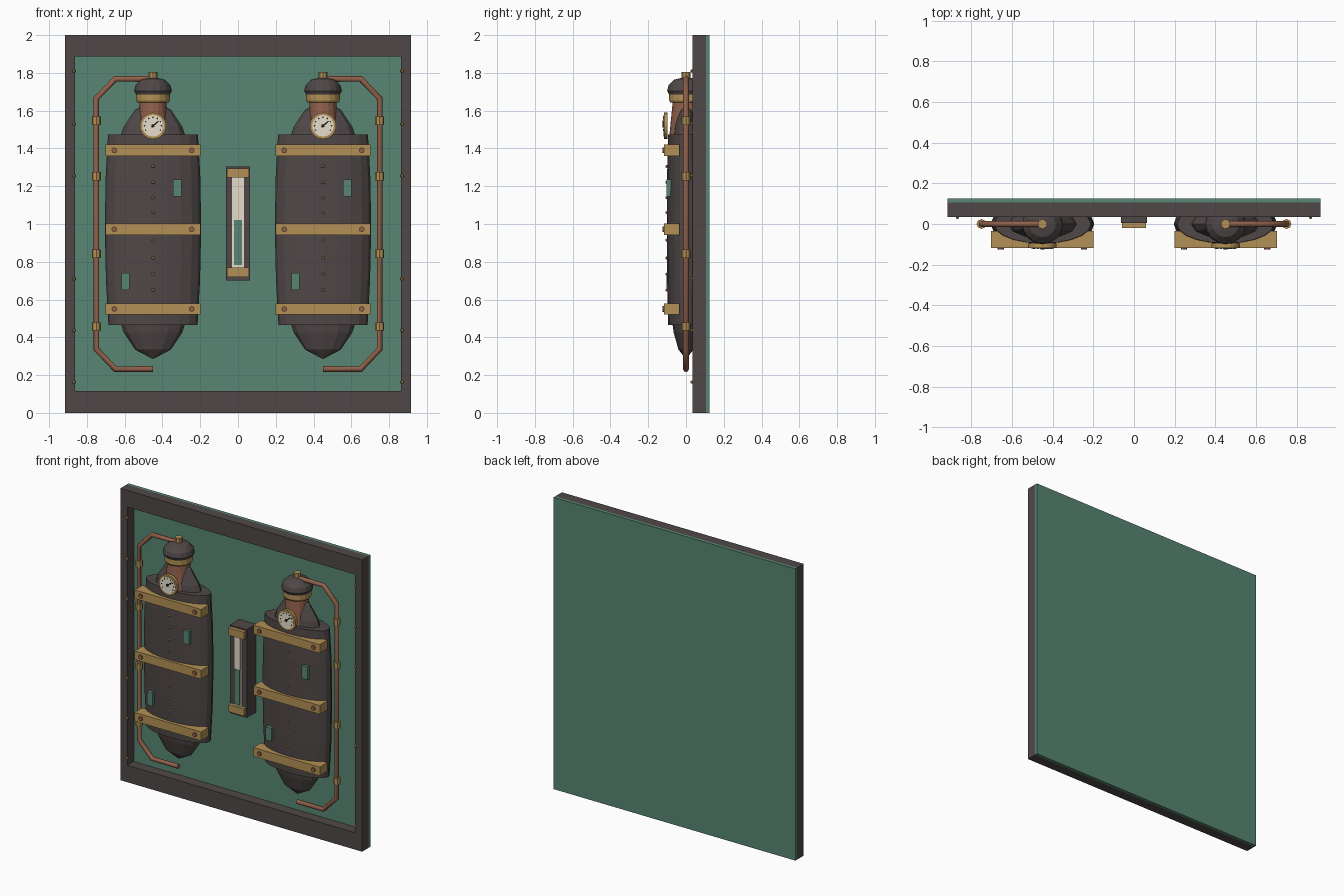
import bpy, bmesh, math
from mathutils import Matrix, Vector

cube = bpy.data.objects.get("Cube")
if cube:
    bpy.data.objects.remove(cube, do_unlink=True)


def material(name, *rgb):
    m = bpy.data.materials.new(name)
    m.use_nodes = True
    m.diffuse_color = (*rgb, 1)
    bsdf = next(n for n in m.node_tree.nodes if n.type == 'BSDF_PRINCIPLED')
    bsdf.inputs["Base Color"].default_value = (*rgb, 1)
    return m


DARK = material("dark iron", .08, .064, .064)
GREEN = material("green paint", .098, .24, .175)
BRASS = material("brass", .45, .28, .092)
COPPER = material("copper", .28, .115, .068)
CREAM = material("cream enamel", .79, .73, .60)
BLACK = material("black ink", .012, .011, .011)


def finish(name, bm, mat):
    bmesh.ops.recalc_face_normals(bm, faces=bm.faces)
    mesh = bpy.data.meshes.new(name)
    bm.to_mesh(mesh)
    bm.free()
    mesh.materials.append(mat)
    obj = bpy.data.objects.new(name, mesh)
    bpy.context.collection.objects.link(obj)
    return obj


def add_box(bm, x0, x1, y0, y1, z0, z1):
    mid = Vector((x0 + x1, y0 + y1, z0 + z1)) / 2
    size = Matrix.Diagonal((x1 - x0, y1 - y0, z1 - z0, 1))
    bmesh.ops.create_cube(bm, size=1, matrix=Matrix.Translation(mid) @ size)


def box(name, mat, *bounds):
    bm = bmesh.new()
    add_box(bm, *bounds)
    return finish(name, bm, mat)


def lathe(name, mat, x, profile, sides=16, depth=1.0):
    """Turn (radius, height) points about a vertical axis, flattened in y."""
    bm = bmesh.new()
    verts = [bm.verts.new((r, 0, z)) for r, z in profile]
    edges = [bm.edges.new(pair) for pair in zip(verts, verts[1:])]
    bmesh.ops.spin(bm, geom=verts + edges, cent=(0, 0, 0), axis=(0, 0, 1),
                   angle=math.tau, steps=sides)
    bmesh.ops.remove_doubles(bm, verts=bm.verts, dist=1e-4)
    bmesh.ops.transform(bm, verts=bm.verts, matrix=Matrix.Translation((x, 0, 0))
                        @ Matrix.Diagonal((1, depth, 1, 1)))
    return finish(name, bm, mat)


def add_stud(bm, x, z, y0, y1, r, sides=8, tip=None):
    """Short cylinder pointing to the front, from y1 (back) to y0 (front)."""
    place = Matrix.Translation((x, (y0 + y1) / 2, z)) @ Matrix.Rotation(math.pi / 2, 4, 'X')
    bmesh.ops.create_cone(bm, cap_ends=True, segments=sides, radius1=r,
                          radius2=r if tip is None else tip, depth=y1 - y0, matrix=place)


def studs(name, mat, places, y0, y1, r, sides=8, tip=None):
    bm = bmesh.new()
    for x, z in places:
        add_stud(bm, x, z, y0, y1, r, sides, tip)
    return finish(name, bm, mat)


def pipe(name, mat, points, radius):
    curve = bpy.data.curves.new(name, 'CURVE')
    curve.dimensions = '3D'
    curve.bevel_depth = radius
    curve.bevel_resolution = 2
    curve.use_fill_caps = True
    line = curve.splines.new('POLY')
    line.points.add(len(points) - 1)
    for p, (x, z) in zip(line.points, points):
        p.co = (x, 0, z, 1)
    temp = bpy.data.objects.new(name + "_path", curve)
    bpy.context.collection.objects.link(temp)
    mesh = bpy.data.meshes.new_from_object(temp.evaluated_get(
        bpy.context.evaluated_depsgraph_get()))
    bpy.data.objects.remove(temp, do_unlink=True)
    mesh.materials.clear()
    mesh.materials.append(mat)
    bpy.context.collection.objects.link(bpy.data.objects.new(name, mesh))


# Wall panel and its frame
W, IN, LOW, HIGH = .917, .864, .116, 1.886
FRONT, BACK = .035, .105
box("back_panel", GREEN, -W, W, BACK, .125, 0, 2)
bm = bmesh.new()
add_box(bm, -W, W, FRONT, BACK, 0, LOW)
add_box(bm, -W, W, FRONT, BACK, HIGH, 2)
for a, b in ((-W, -IN), (IN, W)):
    add_box(bm, a, b, FRONT, BACK, LOW, HIGH)
finish("frame", bm, DARK)
studs("frame_rivets", BRASS,
      [(s * .868, z) for s in (-1, 1) for z in (1.81, 1.53, 1.255, .71, .437, .163)],
      .025, .04, .011, 6, .006)

# Level gauge in the middle
box("level_case", DARK, -.063, .063, .005, BACK, .70, 1.305)
for name, z in (("lower_level_cap", .72), ("upper_level_cap", 1.245)):
    box(name, BRASS, -.058, .058, -.02, .02, z, z + .05)
box("level_tube_back", CREAM, -.031, .031, -.002, .01, .765, 1.25)
box("level_tube", CREAM, -.023, .023, -.009, 0, .78, 1.24)
box("level_liquid", GREEN, -.022, .022, -.013, -.008, .782, 1.02)

for side, s in (("right", -1), ("left", 1)):
    cx = s * .45
    # Flattened tank: barrel, rounded top shoulder and pointed bottom
    lathe(side + "_tank_body", DARK, cx,
          [(0, .465), (.236, .465), (.249, .70), (.255, .97), (.251, 1.24),
           (.238, 1.475), (0, 1.475)], 20, .4)
    cap = [(.17, 0), (.155, .045), (.095, .135), (0, .185)]
    lathe(side + "_tank_shoulder", DARK, cx, [(r, 1.47 + h) for r, h in cap], 12, .42)
    lathe(side + "_tank_bottom", DARK, cx, [(r, .47 - h) for r, h in cap], 12, .42)

    # Neck, collar, domed cap and outlet
    lathe(side + "_neck", COPPER, cx, [(0, 1.47), (.088, 1.47), (.07, 1.65), (0, 1.65)])
    lathe(side + "_neck_collar", BRASS, cx,
          [(0, 1.642), (.082, 1.642), (.09, 1.655), (.09, 1.687), (0, 1.687)])
    lathe(side + "_dome", DARK, cx,
          [(0, 1.685), (.09, 1.685), (.1, 1.705), (.092, 1.735), (.065, 1.763), (0, 1.78)])
    lathe(side + "_outlet", BRASS, cx, [(0, 1.765), (.024, 1.765), (.024, 1.806), (0, 1.806)], 8)

    # Straps with bolts
    for label, z in (("lower", .55), ("middle", .972), ("upper", 1.39)):
        box(f"{side}_{label}_strap", BRASS, cx - .252, cx + .252, -.117, -.035, z - .03, z + .03)
        studs(f"{side}_{label}_strap_bolts", COPPER, [(cx - .205, z), (cx + .205, z)],
              -.125, -.11, .015)

    # Row of rivets and two paint patches
    studs(side + "_tank_rivets", BRASS,
          [(cx, z) for z in (1.305, 1.22, 1.14, 1.06, .915, .82, .735, .65)],
          -.109, -.093, .011, 6, .005)
    box(side + "_upper_patch", GREEN, cx + .105, cx + .15, -.104, -.075, 1.145, 1.235)
    box(side + "_lower_patch", GREEN, cx - .168, cx - .125, -.104, -.07, .65, .74)

    # Pressure dial
    dz = 1.52
    studs(side + "_dial_rim", BRASS, [(cx, dz)], -.117, -.097, .07, 20)
    studs(side + "_dial_face", CREAM, [(cx, dz)], -.12, -.112, .057, 20)
    bm = bmesh.new()
    for i in range(9):
        a = math.radians(-120 + 30 * i)
        add_stud(bm, cx + .045 * math.sin(a), dz + .045 * math.cos(a), -.122, -.118, .0045, 4)
    finish(side + "_dial_ticks", bm, BLACK)
    bm = bmesh.new()
    add_box(bm, -.012, .038, -.1235, -.119, -.0035, .0035)
    bmesh.ops.rotate(bm, verts=bm.verts, matrix=Matrix.Rotation(-math.radians(40), 3, 'Y'))
    bmesh.ops.translate(bm, verts=bm.verts, vec=(cx, 0, dz))
    add_stud(bm, cx, dz, -.1245, -.119, .009)
    finish(side + "_dial_needle", bm, BLACK)

    # Outer pipe with sleeves
    px, bend = s * .75, s * .65
    pipe(side + "_pipe", COPPER, [(cx, 1.768), (bend, 1.768), (px, 1.665), (px, .338),
                                  (bend, .232), (cx, .232)], .0155)
    for i, z in enumerate((.457, .842, 1.252, 1.547)):
        lathe(f"{side}_pipe_sleeve_{i + 1}", BRASS, px,
              [(0, z - .022), (.024, z - .022), (.024, z + .022), (0, z + .022)], 8)
